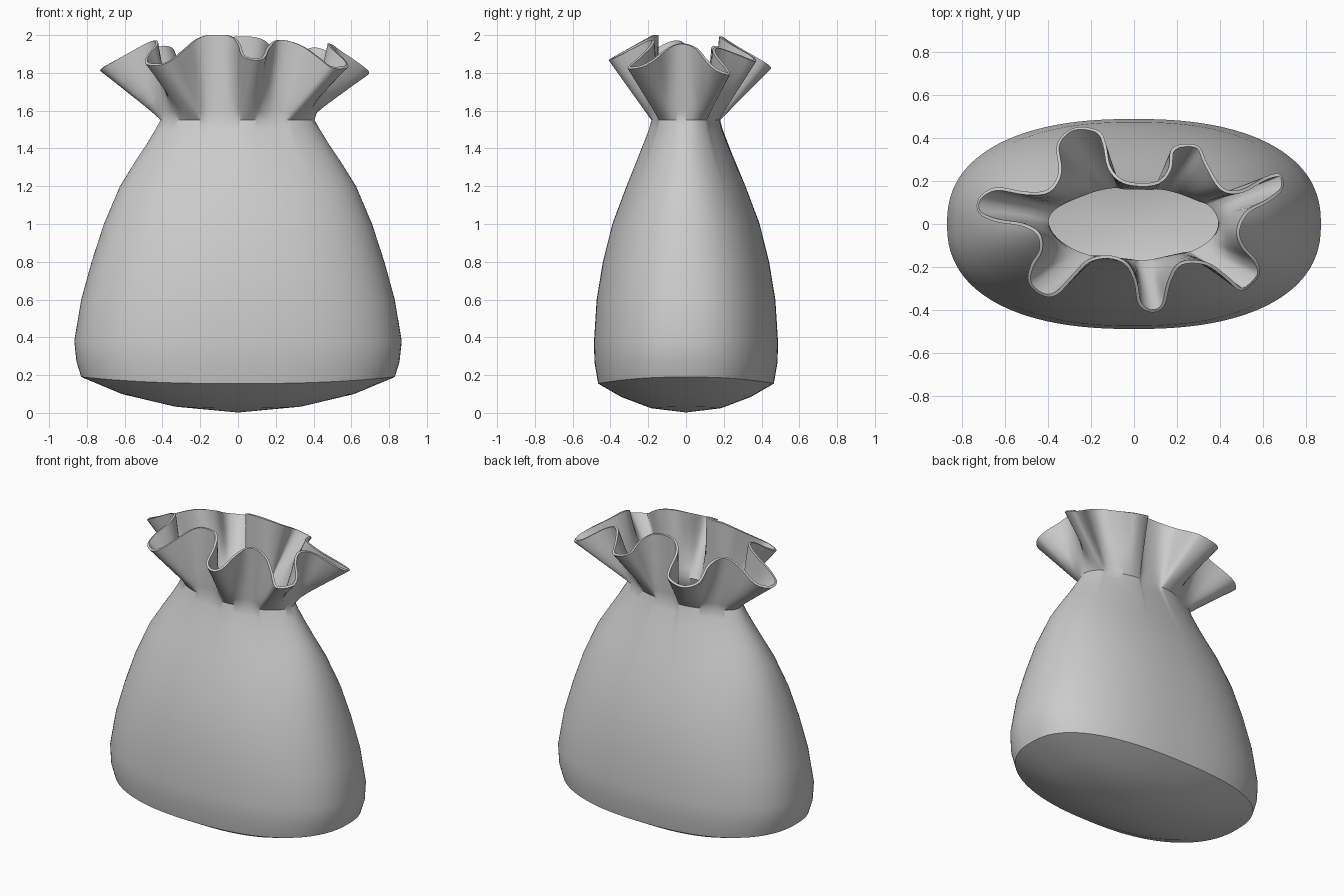
import bpy, bmesh, math
from mathutils import Vector

if "Cube" in bpy.data.objects:
    bpy.data.objects.remove(bpy.data.objects["Cube"])

# Plan outline of the ruffled mouth
RIM = [(.69,.16),(.62,.10),(.53,.05),(.49,-.03),(.51,-.10),(.57,-.17),(.58,-.24),(.50,-.31),
       (.42,-.25),(.33,-.19),(.22,-.19),(.17,-.27),(.14,-.38),(.08,-.41),(.02,-.37),(0,-.27),
       (-.04,-.19),(-.12,-.16),(-.21,-.18),(-.28,-.25),(-.36,-.33),(-.43,-.33),(-.49,-.27),
       (-.48,-.19),(-.44,-.12),(-.45,-.05),(-.52,-.01),(-.64,.01),(-.72,.05),(-.72,.12),
       (-.64,.17),(-.50,.15),(-.40,.16),(-.35,.24),(-.36,.36),(-.31,.43),(-.24,.45),(-.16,.43),
       (-.13,.37),(-.11,.27),(-.06,.21),(.02,.19),(.11,.20),(.16,.26),(.17,.34),(.22,.37),
       (.30,.36),(.34,.28),(.41,.17),(.50,.16),(.61,.22),(.68,.23)][::-1]
# Body profile: height, half width, half depth, roundness exponent
BODY = [(.19,.83,.465,2.4),(.27,.855,.485,2.4),(.38,.867,.487,2.35),(.6,.83,.473,2.3),
        (.8,.775,.44,2.25),(1.0,.71,.39,2.2),(1.2,.625,.315,2.1),(1.33,.545,.262,2),
        (1.42,.485,.225,2),(1.5,.437,.193,2)]
NECK = (1.55, .41, .178)
SUB = 4


def catmull(pts):
    out, n = [], len(pts)
    for i in range(n):
        a, b, c, d = (Vector(pts[(i + k) % n]) for k in (-1, 0, 1, 2))
        for s in range(SUB):
            t = s / SUB
            out.append(.5 * (2*b + (c - a)*t + (2*a - 5*b + 4*c - d)*t*t + (3*b - a - 3*c + d)*t**3))
    return out


def oval(th, a, b, n):
    c, s = math.cos(th), math.sin(th)
    return Vector((math.copysign(abs(c) ** (2/n), c) * a, math.copysign(abs(s) ** (2/n), s) * b))


rim = catmull(RIM)
M = len(rim)

# Angle around the bag for each rim sample, evened out so folds fan from the neck
off, prev = [], None
for i, p in enumerate(rim):
    th = math.atan2(p.y / NECK[2], p.x / NECK[1])
    if prev is not None:
        th += 2 * math.pi * round((prev - th) / (2 * math.pi))
    prev = th
    off.append(th - 2 * math.pi * i / M)
for _ in range(40):
    off = [(off[i-1] + 2*off[i] + off[(i+1) % M]) / 4 for i in range(M)]
theta = [off[i] + 2 * math.pi * i / M for i in range(M)]
pleat = [math.hypot(p.x / NECK[1], p.y / NECK[2]) - 1.5 for p in rim]

rings = []
# Shallow domed base
for scale, z in ((.4, .025), (.74, .085)):
    rings.append([(*(oval(t, .83, .465, 2.3) * scale), z + .02 * scale * math.cos(t)**2) for t in theta])
# Body, with faint pleats towards the neck
for k, (z, a, b, n) in enumerate(BODY):
    f = max(0, (z - 1.25) / .3) * .03
    rings.append([(*(oval(t, a, b, n) * (1 + f * pleat[i])),
                   z - (.035 * math.sin(t)**2 if k == 0 else 0)) for i, t in enumerate(theta)])
# Tied neck and flared ruffle
neck = [oval(t, NECK[1], NECK[2], 2) * (1 + .04 * pleat[i]) for i, t in enumerate(theta)]
for s in (0, .12, .3, .5, .75, 1):
    ring = []
    for i, p in enumerate(rim):
        q = pleat[i] + 1.5
        top = 2.0 - .56 * max(0, p.length * (1 - 1 / q))
        ring.append((*neck[i].lerp(p, s), NECK[0] + (top - NECK[0]) * s))
    rings.append(ring)

bm = bmesh.new()
rows = [[bm.verts.new(c) for c in r] for r in rings]
foot = bm.verts.new((0, 0, 0.002))
for i in range(M):
    j = (i + 1) % M
    bm.faces.new((foot, rows[0][j], rows[0][i]))
    for lo, hi in zip(rows, rows[1:]):
        bm.faces.new((lo[i], lo[j], hi[j], hi[i]))
mesh = bpy.data.meshes.new("cloth_sack")
bm.to_mesh(mesh)
bm.free()
sack = bpy.data.objects.new("cloth_sack", mesh)
bpy.context.collection.objects.link(sack)

# Cloth thickness, inwards
mod = sack.modifiers.new("thickness", 'SOLIDIFY')
mod.thickness = .015
mod.offset = -1
bpy.context.view_layer.objects.active = sack
sack.select_set(True)
bpy.ops.object.modifier_apply(modifier=mod.name)
bpy.ops.object.shade_smooth_by_angle(angle=math.radians(42))
